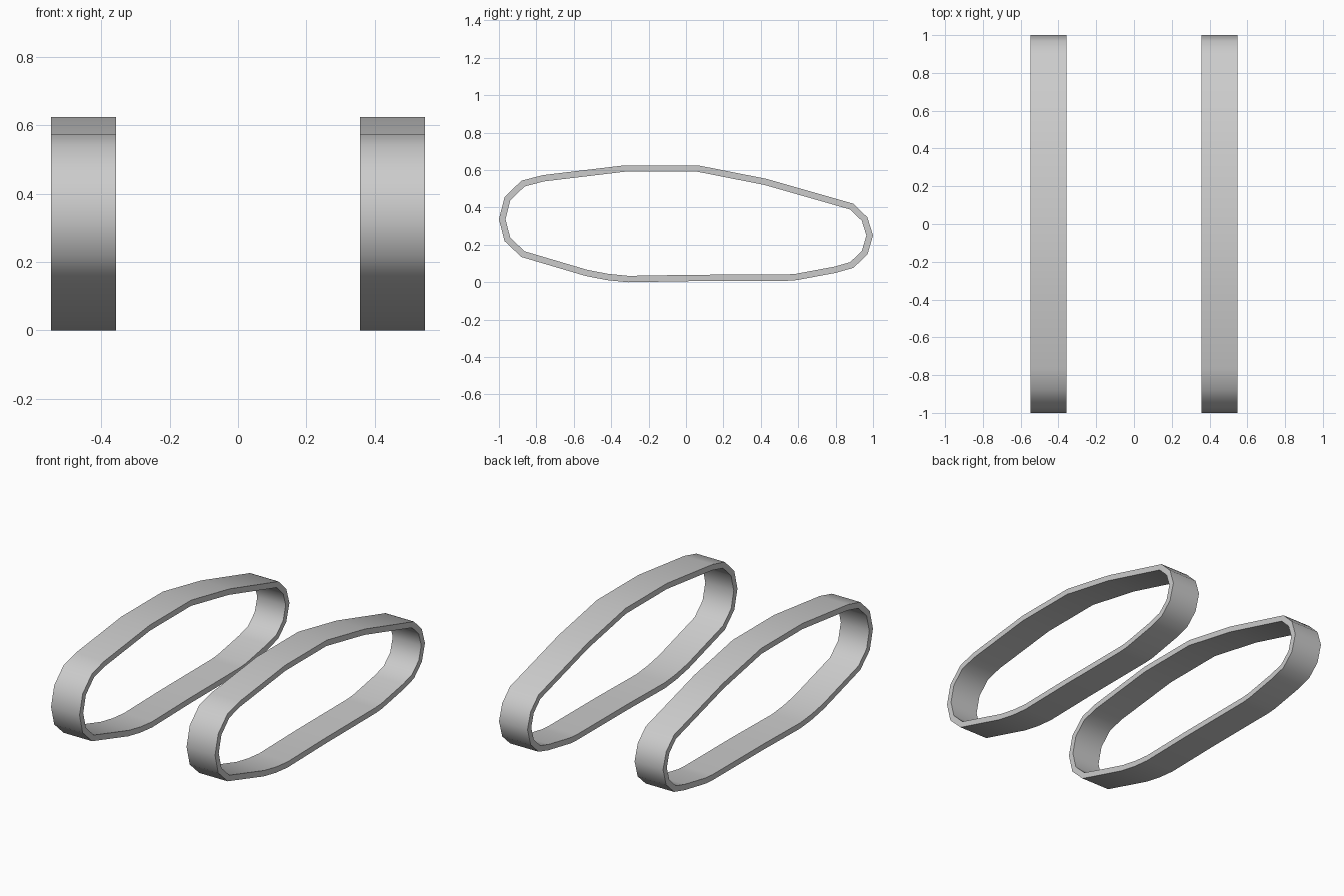
import bpy, bmesh, math
from mathutils import Vector

if "Cube" in bpy.data.objects:
    bpy.data.objects.remove(bpy.data.objects["Cube"])

THICK = 0.034
X_IN, X_OUT = 0.357, 0.547

# Outer side profile (y, z), clockwise seen with y to the right
PROFILE = [Vector(p) for p in [
    (-1.0, .337), (-.97, .455), (-.88, .543), (-.765, .573), (-.33, .625),
    (.065, .625), (.43, .553), (.895, .42), (.97, .347), (1.0, .25),
    (.97, .148), (.895, .077), (.80, .05), (.59, .011), (.53, .007),
    (.05, .006), (-.31, 0), (-.42, .011), (-.535, .033), (-.88, .135),
    (-.97, .22)]]

grey = bpy.data.materials.new("track grey")
grey.diffuse_color = (0.6, 0.6, 0.6, 1)
grey.use_nodes = True
grey.node_tree.nodes["Principled BSDF"].inputs["Base Color"].default_value = grey.diffuse_color


def inset(points, dist):
    """Mitred inward offset of a clockwise closed loop."""
    result = []
    for i, p in enumerate(points):
        a = (p - points[i - 1]).normalized()
        b = (points[(i + 1) % len(points)] - p).normalized()
        na, nb = Vector((a.y, -a.x)), Vector((b.y, -b.x))
        result.append(p + (na + nb) * dist / (1 + na.dot(nb)))
    return result


def track(name, x0, x1):
    bm = bmesh.new()
    inner = inset(PROFILE, THICK)
    # Four rings: outer left, outer right, inner right, inner left
    rings = [[bm.verts.new((x, p.x, p.y)) for p in loop]
             for x, loop in ((x0, PROFILE), (x1, PROFILE), (x1, inner), (x0, inner))]
    n = len(PROFILE)
    for r in range(4):
        a, b = rings[r], rings[(r + 1) % 4]
        for i in range(n):
            j = (i + 1) % n
            bm.faces.new((a[i], a[j], b[j], b[i]))
    bmesh.ops.recalc_face_normals(bm, faces=bm.faces)
    mesh = bpy.data.meshes.new(name)
    bm.to_mesh(mesh)
    bm.free()
    mesh.materials.append(grey)
    obj = bpy.data.objects.new(name, mesh)
    bpy.context.collection.objects.link(obj)
    # Smooth running surfaces, sharp rims
    bpy.ops.object.select_all(action='DESELECT')
    obj.select_set(True)
    bpy.context.view_layer.objects.active = obj
    bpy.ops.object.shade_smooth_by_angle(angle=math.radians(50))


track("left_track_band", -X_OUT, -X_IN)
track("right_track_band", X_IN, X_OUT)
